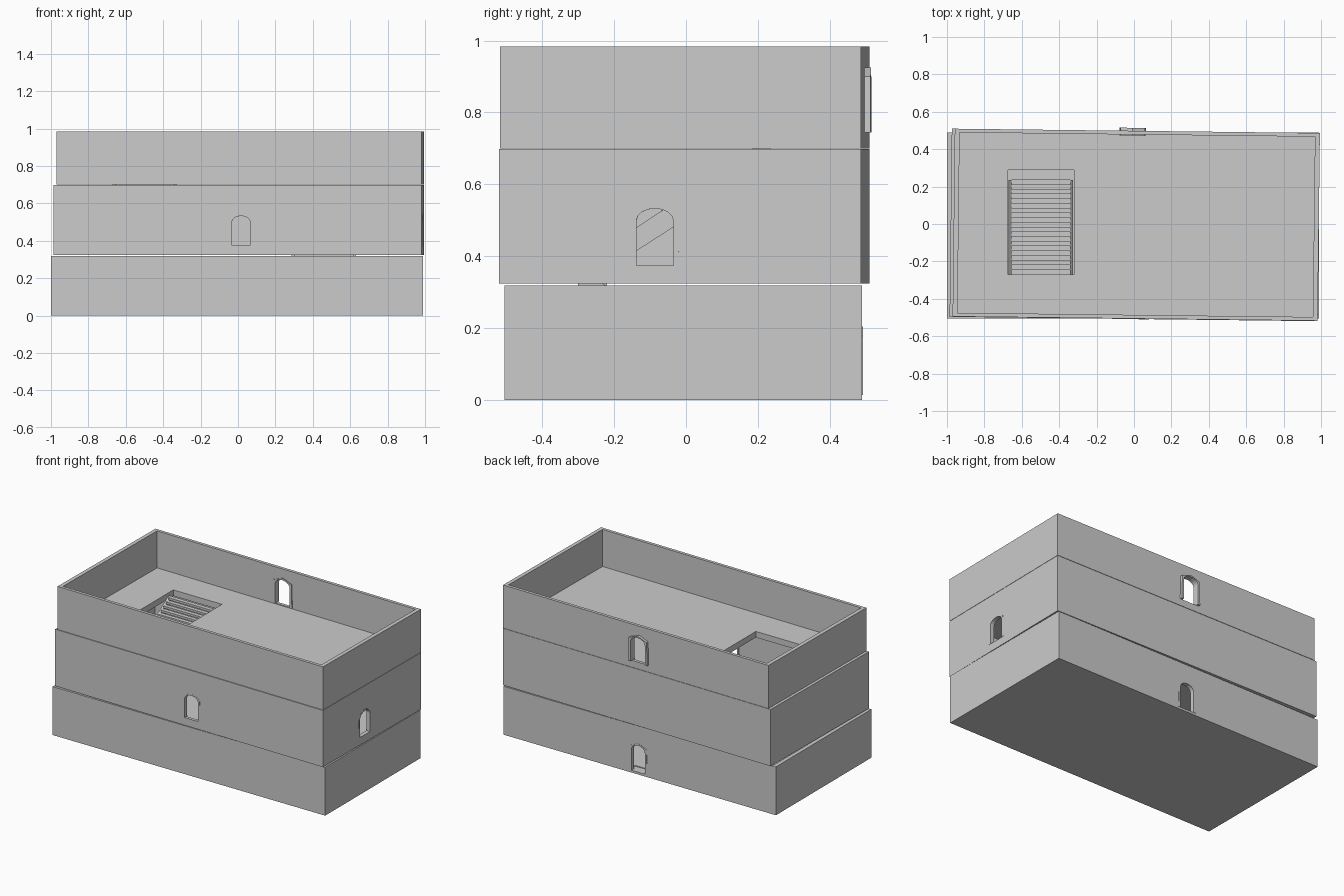
import bpy, bmesh, math
from mathutils import Matrix, Vector

if "Cube" in bpy.data.objects:
    bpy.data.objects.remove(bpy.data.objects["Cube"])

TURN = -0.0118   # the two upper storeys are very slightly twisted


def add_object(name, bm, matrix=Matrix()):
    bmesh.ops.recalc_face_normals(bm, faces=bm.faces)
    bm.transform(matrix)
    mesh = bpy.data.meshes.new(name)
    bm.to_mesh(mesh)
    bm.free()
    ob = bpy.data.objects.new(name, mesh)
    bpy.context.collection.objects.link(ob)
    return ob


def box(name, lo, hi, matrix=Matrix()):
    bm = bmesh.new()
    lo, hi = Vector(lo), Vector(hi)
    size = hi - lo
    bmesh.ops.create_cube(bm, size=1, matrix=Matrix.Translation((lo + hi) / 2) @ Matrix.Diagonal((*size, 1)))
    return add_object(name, bm, matrix)


def prism(name, profile, lo, hi, matrix=Matrix()):
    """Extrude a (u, z) profile along y from lo to hi."""
    bm = bmesh.new()
    face = bm.faces.new([bm.verts.new((u, lo, z)) for u, z in profile])
    new = bmesh.ops.extrude_face_region(bm, geom=[face])["geom"]
    bmesh.ops.translate(bm, vec=(0, hi - lo, 0), verts=[v for v in new if isinstance(v, bmesh.types.BMVert)])
    return add_object(name, bm, matrix)


def cut(ob, cutters):
    """Subtract the cutters, bake the result and remove the helpers."""
    for c in cutters:
        c.hide_render = True
        m = ob.modifiers.new("cut", 'BOOLEAN')
        m.operation, m.solver, m.object = 'DIFFERENCE', 'EXACT', c
    dg = bpy.context.evaluated_depsgraph_get()
    mesh = bpy.data.meshes.new_from_object(ob.evaluated_get(dg))
    ob.modifiers.clear()
    ob.data = mesh
    for c in cutters:
        bpy.data.objects.remove(c)


def gable(w, h):
    return [(-w / 2, 0), (w / 2, 0), (w / 2 - .004, h * .86), (0, h), (-w / 2 + .004, h * .86)]


def arch(w, h, rise):
    pts = [(-w / 2, -.0), (w / 2, -.0)]
    for i in range(9):
        a = math.pi * i / 8
        pts.append((w / 2 * math.cos(a), h - rise + rise * math.sin(a)))
    return pts


def storey(name, half, center, z0, z1, slab, turn, windows, stair_hole=None):
    hx, hy = half
    mat = Matrix.Translation((*center, 0)) @ Matrix.Rotation(turn, 4, 'Z')
    shell = box(name + "_walls", (-hx, -hy, z0), (hx, hy, z1), mat)
    t = .02
    cutters = [box("room_cutter", (-hx + t + .006, -hy + t, z0 + slab), (hx - t - .006, hy - t, z1 + .1), mat)]
    if stair_hole:
        x0, x1, y0, y1 = stair_hole
        cutters.append(box("stair_hole_cutter", (x0, y0, z0 - .05), (x1, y1, z0 + slab + .05)))
    for label, angle, along, sill, w, h, proud in windows:
        # local y points inward, y = 0 lies on the outer wall face
        depth = hx if abs(math.sin(angle)) > .5 else hy
        wm = mat @ Matrix.Rotation(angle, 4, 'Z') @ Matrix.Translation((along, -depth, sill))
        cutters.append(prism("opening_cutter", gable(w, h), -.05, .06, wm))
        frame = prism(f"{name}_{label}_frame", gable(w, h), -proud, t + .006, wm)
        inner = [(u, z if z > 0 else -.01) for u, z in arch(w * .76, h * .93, h * .2)]
        cut(frame, [prism("frame_cutter", inner, -.1, .1, wm)])
    cut(shell, cutters)


def stairs(name, x0, x1, y_low, y_high, z_low, z_high, count=20):
    """Open treads between two sloping stringers."""
    run, rise = (y_high - y_low) / count, (z_high - z_low) / count
    for i in range(count):
        ya, yb = y_low + run * i, y_low + run * (i + 1.1)
        z = z_low + rise * (i + 1)
        box(f"{name}_tread_{i + 1}", (x0 + .015, min(ya, yb), z - rise * .8), (x1 - .015, max(ya, yb), z))
    side = [(y_low, z_low), (y_low, z_low + .025), (y_high, z_high), (y_high, z_high - .07),
            (y_low + (y_high - y_low) * .12, z_low)]
    turn = Matrix(((0, 1, 0, 0), (1, 0, 0, 0), (0, 0, 1, 0), (0, 0, 0, 1)))
    for label, x in (("left", x0), ("right", x1 - .016)):
        prism(f"{name}_{label}_stringer", side, x, x + .016, turn)


FRONT, RIGHT, BACK = 0, math.pi / 2, math.pi

# three stacked storeys, each a floor slab with four walls
storey("ground", (.994, .497), (-.005, -.007), 0, .319, .02, 0,
       [("door", BACK, -.01, .015, .13, .19, .002)])
storey("middle", (.984, .503), (.004, -.005), .324, .698, .045, TURN,
       [("front_window", FRONT, .018, .375, .13, .17, .001),
        ("side_window", RIGHT, -.07, .375, .135, .17, .001)],
       (.28, .63, -.30, .26))
storey("top", (.976, .502), (.012, -.004), .70, .984, .04, TURN,
       [("back_window", BACK, .025, .745, .14, .18, .016)],
       (-.675, -.32, -.27, .29))

# flights linking the storeys
stairs("lower_stairs", .285, .63, .24, -.30, .02, .365)
stairs("upper_stairs", -.67, -.325, -.27, .235, .369, .725)
